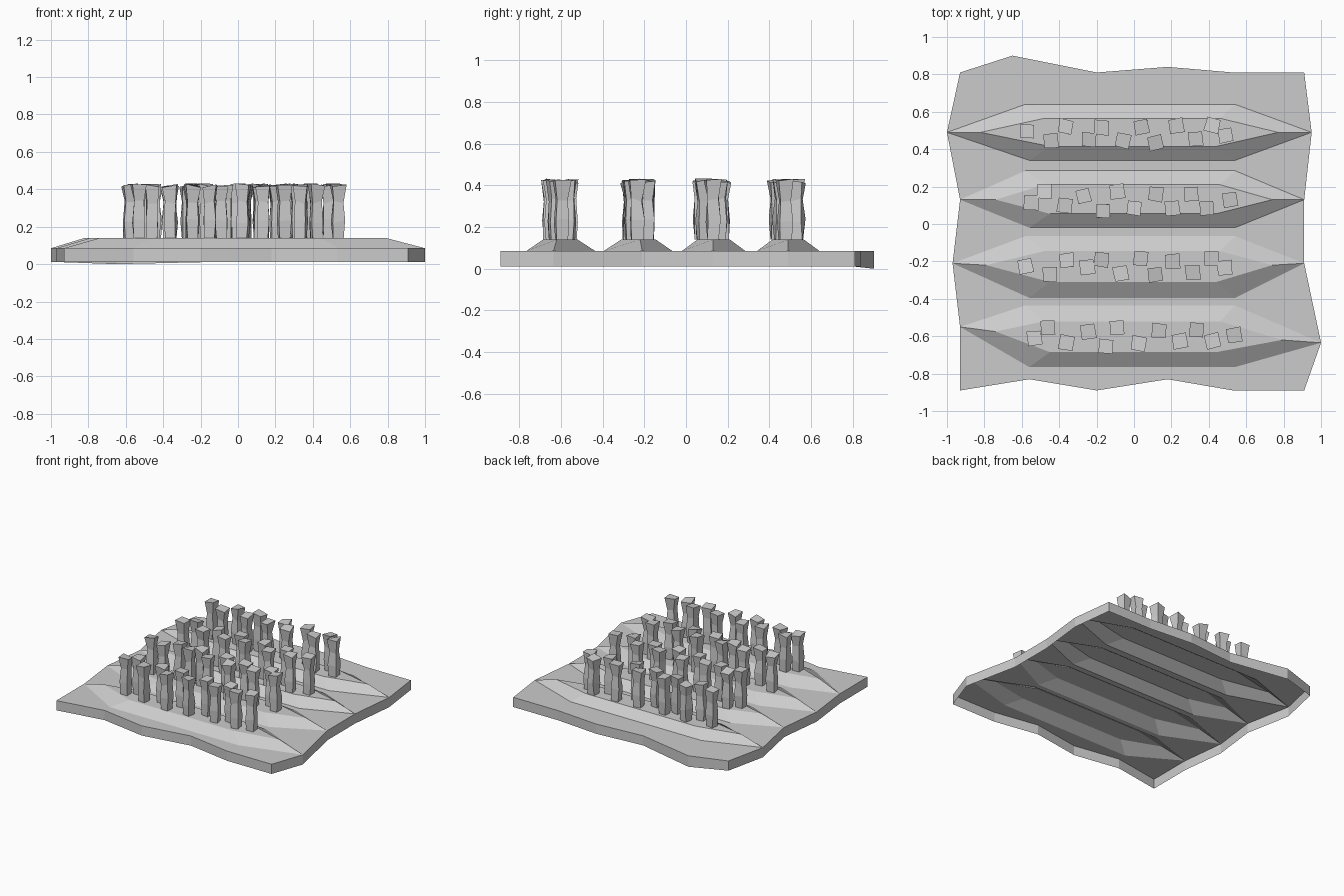
import bpy, bmesh, math, random

if "Cube" in bpy.data.objects:
    bpy.data.objects.remove(bpy.data.objects["Cube"])
random.seed(4)

Z_FLAT, Z_RIDGE, Z_TOP = 0.085, 0.14, 0.42

def finish(bm, name):
    bmesh.ops.recalc_face_normals(bm, faces=bm.faces[:])
    me = bpy.data.meshes.new(name)
    bm.to_mesh(me)
    bm.free()
    ob = bpy.data.objects.new(name, me)
    bpy.context.collection.objects.link(ob)
    return ob

# Soil patch: flat sheet with four raised furrow ridges and an open-bottomed skirt
# each ridge: left tip, right tip, crest tips, y of foot (back, front), y of crest (back, front)
ridges = [
    ((-1.0, 0.49), (0.95, 0.49), (-0.82, 0.49), (0.77, 0.49), (0.64, 0.34), (0.565, 0.415)),
    ((-0.93, 0.13), (0.91, 0.13), (-0.74, 0.13), (0.74, 0.13), (0.285, -0.02), (0.21, 0.055)),
    ((-0.97, -0.21), (0.91, -0.21), (-0.79, -0.22), (0.74, -0.22), (-0.065, -0.395), (-0.145, -0.31)),
    ((-0.93, -0.55), (1.0, -0.635), (-0.74, -0.575), (0.79, -0.62), (-0.435, -0.765), (-0.52, -0.685)),
]
front_edge = [(-0.93, -0.89), (-0.56, -0.83), (-0.2, -0.89), (0.18, -0.83), (0.53, -0.89), (0.91, -0.89)]
back_edge = [(0.91, 0.81), (0.53, 0.81), (0.18, 0.84), (-0.2, 0.81), (-0.65, 0.9), (-0.93, 0.81)]

bm = bmesh.new()
def ring(points, z):
    return [bm.verts.new((x, y, z)) for x, y in points]

feet = []
for tl, tr, cl, cr, (fb, ff), (cb, cf) in ridges:
    # ring order: left tip, front left, front right, right tip, back right, back left
    foot = ring([tl, (-0.56, ff), (0.54, ff), tr, (0.54, fb), (-0.58, fb)], Z_FLAT)
    crest = ring([cl, (-0.45, cf), (0.44, cf), cr, (0.46, cb), (-0.48, cb)], Z_RIDGE)
    for i in range(6):
        j = (i + 1) % 6
        bm.faces.new((foot[i], foot[j], crest[j], crest[i]))
    bm.faces.new(crest)
    feet.append(foot)

front, back = ring(front_edge, Z_FLAT), ring(back_edge, Z_FLAT)
first, last = feet[0], feet[-1]
bm.faces.new([first[3]] + back + [first[0], first[5], first[4]])
for a, b in zip(feet, feet[1:]):
    bm.faces.new([a[0], b[0], b[5], b[4], b[3], a[3], a[2], a[1]])
bm.faces.new([last[0]] + front + [last[3], last[2], last[1]])

rim = [f[0] for f in feet] + front + [f[3] for f in reversed(feet)] + back
low = [bm.verts.new((v.co.x, v.co.y, 0.0 if v.co.y > 0.88 else 0.01)) for v in rim]
for i in range(len(rim)):
    j = (i + 1) % len(rim)
    bm.faces.new((rim[j], rim[i], low[i], low[j]))
finish(bm, "soil_patch")

# Crop stalks: wobbly square columns with a waist and a flared, slanted top
def stalk(bm, x, y):
    turn = random.uniform(-0.2, 0.2)
    prev = None
    for z, half, jit in ((Z_RIDGE, 0.028, 0.002), (0.23, 0.032, 0.005),
                         (0.33, 0.026, 0.005), (Z_TOP, 0.038, 0.004)):
        a0 = turn + random.uniform(-0.1, 0.1)
        cur = []
        for k in range(4):
            a = a0 + math.pi / 4 + k * math.pi / 2
            r = half * math.sqrt(2) + random.uniform(-jit, jit)
            dz = 0 if prev is None else random.uniform(-0.012, 0.012)
            cur.append(bm.verts.new((x + r * math.cos(a), y + r * math.sin(a), z + dz)))
        if prev:
            for k in range(4):
                n = (k + 1) % 4
                bm.faces.new((prev[k], prev[n], cur[n], cur[k]))
        prev = cur
    bm.faces.new(prev)

def crop_row(name, xs, ys):
    bm = bmesh.new()
    for x, y in zip(xs, ys):
        stalk(bm, x, y)
    finish(bm, name)

crop_row("crop_row_back",
         (-.57, -.445, -.365, -.24, -.175, -.06, .04, .115, .225, .33, .42, .49),
         (.495, .445, .52, .45, .515, .445, .52, .435, .525, .455, .53, .475))
crop_row("crop_row_mid_back",
         (-.55, -.48, -.37, -.27, -.165, -.09, .0, .115, .205, .305, .39, .515),
         (.115, .175, .10, .15, .07, .175, .085, .16, .085, .16, .085, .13))
crop_row("crop_row_mid_front",
         (-.58, -.45, -.36, -.25, -.175, -.07, .035, .115, .205, .315, .415, .485),
         (-.225, -.27, -.195, -.23, -.19, -.265, -.185, -.27, -.2, -.26, -.185, -.235))
crop_row("crop_row_front",
         (-.53, -.46, -.36, -.245, -.15, -.09, .025, .135, .245, .335, .42, .535),
         (-.61, -.555, -.635, -.575, -.655, -.555, -.64, -.57, -.625, -.565, -.625, -.595))
